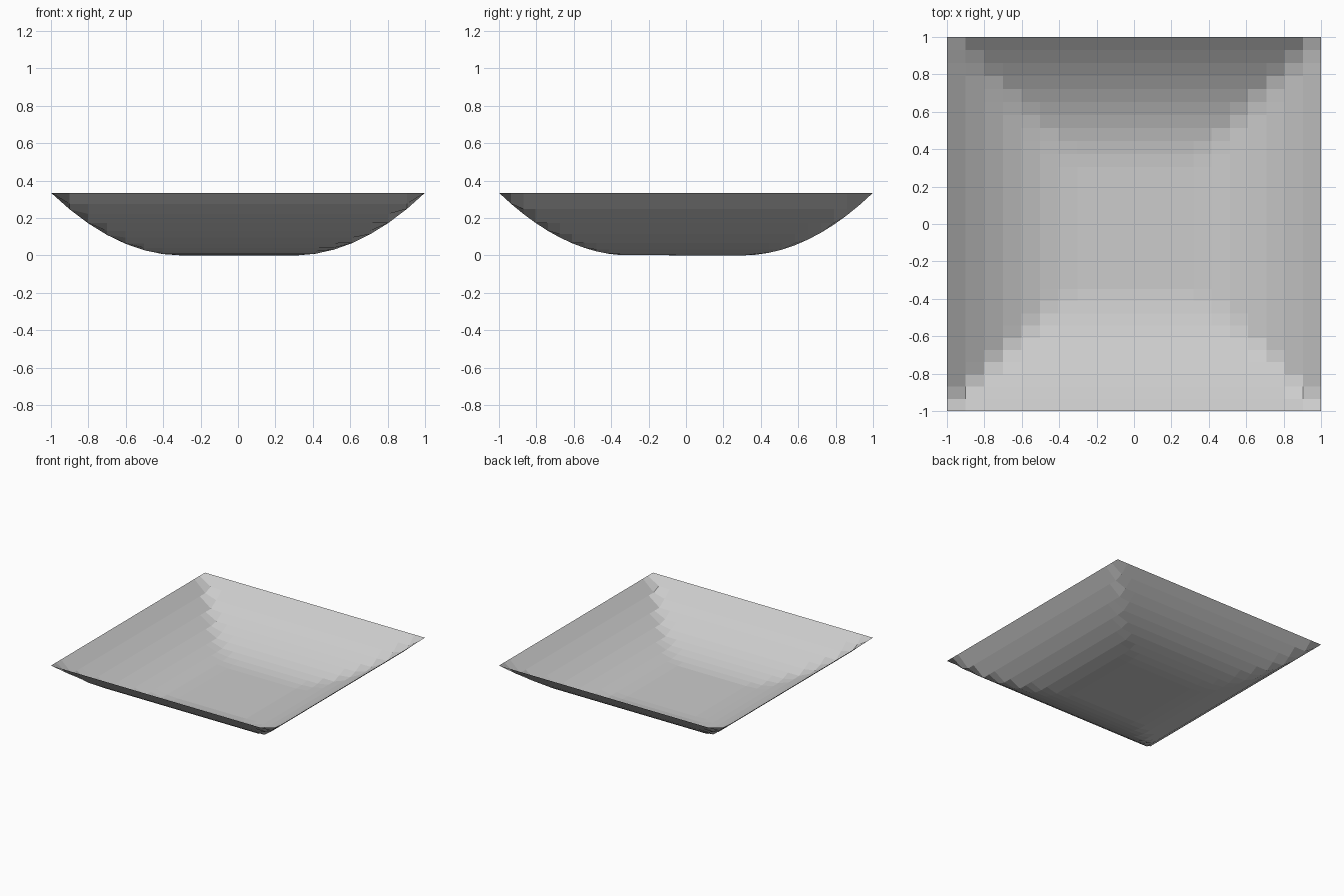
import bpy, bmesh

if "Cube" in bpy.data.objects:
    bpy.data.objects.remove(bpy.data.objects["Cube"])

RIM, INNER = 0.335, 0.3


def steps(lo, floor_lo, floor_hi, hi, n):
    """Grid lines: n even wall steps on each side of a flat floor."""
    left = [lo + (floor_lo - lo) * i / n for i in range(n + 1)]
    right = [floor_hi + (hi - floor_hi) * i / n for i in range(n + 1)]
    return left + right


def height(x, y):
    """Parabolic wall rising from the square floor to the level rim."""
    m = max(abs(x), abs(y))
    return RIM * (max(0.0, m - INNER) / (1 - INNER)) ** 2


# Square dish: coarse grid lifted by the wall profile
xs = steps(-1, -0.303, 0.317, 1, 7)
ys = steps(-1, -0.347, 0.305, 1, 10)
bm = bmesh.new()
grid = [[bm.verts.new((x, y, height(x, y))) for y in ys] for x in xs]
for i in range(len(xs) - 1):
    for j in range(len(ys) - 1):
        bm.faces.new((grid[i][j], grid[i + 1][j], grid[i + 1][j + 1], grid[i][j + 1]))

mesh = bpy.data.meshes.new("square_dish")
bm.to_mesh(mesh)
bm.free()
dish = bpy.data.objects.new("square_dish", mesh)
bpy.context.collection.objects.link(dish)
